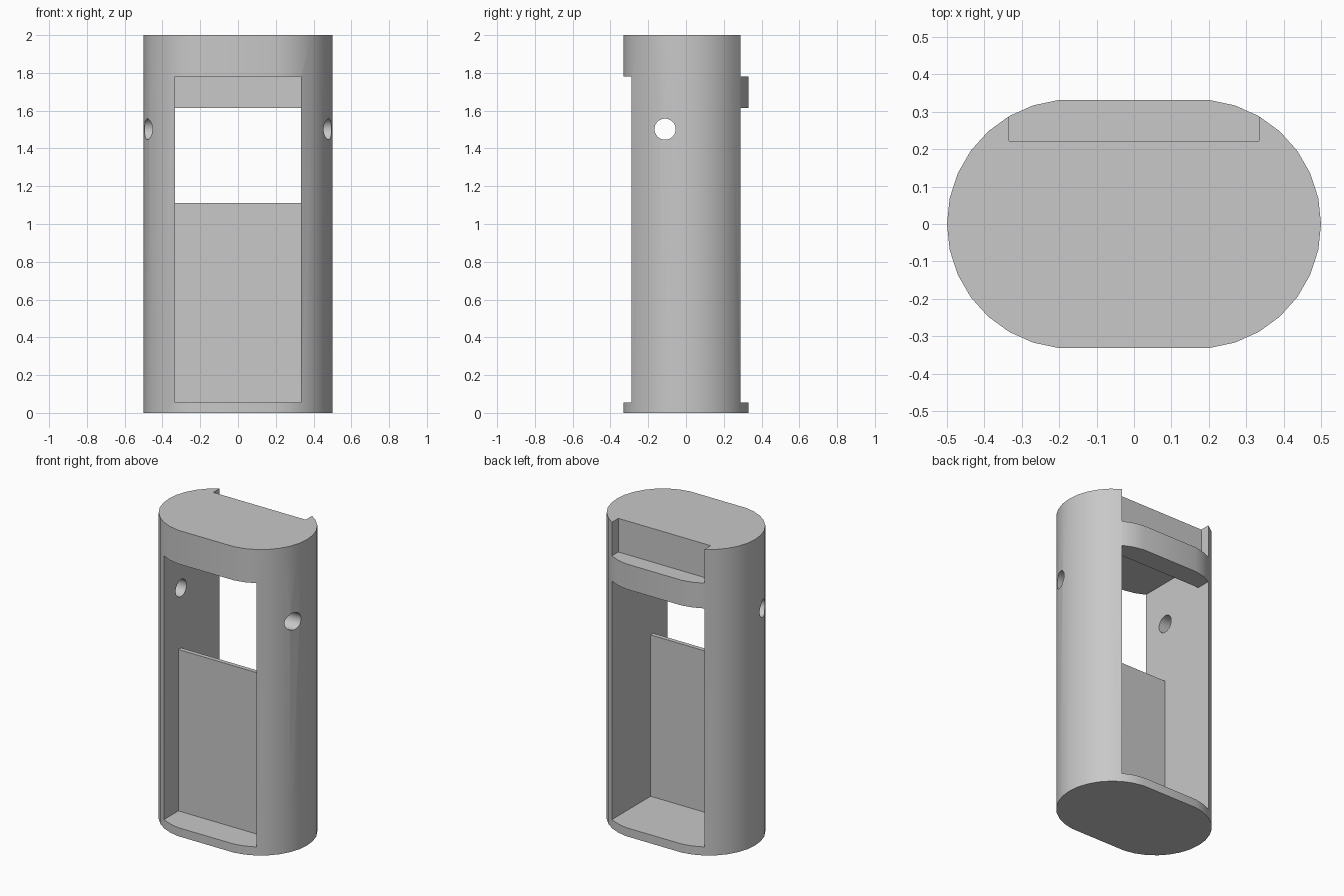
import bpy
import math

if "Cube" in bpy.data.objects:
    bpy.data.objects.remove(bpy.data.objects["Cube"], do_unlink=True)

HALF_OPENING = 0.334
FLOOR_Z, CEILING_Z, HEIGHT = 0.056, 1.78, 2.0

grey = bpy.data.materials.new("plain grey")
grey.use_nodes = True
colour = (0.58, 0.58, 0.58, 1)
grey.diffuse_color = colour
grey.node_tree.nodes["Principled BSDF"].inputs["Base Color"].default_value = colour


def prism(name, outline, axis, low, high):
    """Extrude a closed 2D outline along an axis: 'z' takes (x, y), 'x' takes (y, z)."""
    def place(p, t):
        return (p[0], p[1], t) if axis == "z" else (t, p[0], p[1])
    n = len(outline)
    verts = [place(p, t) for t in (low, high) for p in outline]
    faces = [tuple(reversed(range(n))), tuple(range(n, 2 * n))]
    faces += [(i, (i + 1) % n, (i + 1) % n + n, i + n) for i in range(n)]
    mesh = bpy.data.meshes.new(name)
    mesh.from_pydata(verts, [], faces)
    mesh.materials.append(grey)
    obj = bpy.data.objects.new(name, mesh)
    bpy.context.collection.objects.link(obj)
    return obj


def select_only(obj):
    bpy.ops.object.select_all(action="DESELECT")
    obj.select_set(True)
    bpy.context.view_layer.objects.active = obj


def cut(target, cutter):
    mod = target.modifiers.new(cutter.name, "BOOLEAN")
    mod.operation = "DIFFERENCE"
    mod.solver = "EXACT"
    mod.object = cutter
    select_only(target)
    bpy.ops.object.modifier_apply(modifier=mod.name)
    bpy.data.objects.remove(cutter, do_unlink=True)


def rectangle(a0, a1, b0, b1):
    return [(a0, b0), (a1, b0), (a1, b1), (a0, b1)]


# Case: rounded ends joined by flat front and back
radius, offset = 1 / 3, 1 / 6
outline = []
for side, start in ((1, -84), (-1, 96)):
    for step in range(15):
        angle = math.radians(start + 12 * step)
        outline.append((side * offset + radius * math.cos(angle),
                        radius * math.sin(angle)))
case = prism("case", outline, "z", 0, HEIGHT)

# Through opening, lower at the back so that a crossbar remains
opening = [(-1, FLOOR_Z), (1, FLOOR_Z), (1, 1.615), (0.194, 1.615),
           (0.194, CEILING_Z), (-1, CEILING_Z)]
cut(case, prism("opening_cutter", opening, "x", -HALF_OPENING, HALF_OPENING))

# Open pocket at the top of the back
cut(case, prism("pocket_cutter", rectangle(0.222, 1, CEILING_Z, 3), "x",
                -HALF_OPENING, HALF_OPENING))

# Round holes through both side walls
hole = [(-0.111 + 0.056 * math.cos(math.tau * i / 32),
         1.502 + 0.056 * math.sin(math.tau * i / 32)) for i in range(32)]
cut(case, prism("side_hole_cutter", hole, "x", -1, 1))

select_only(case)
bpy.ops.object.shade_smooth_by_angle(angle=math.radians(30))

# Upright divider inside the opening
prism("divider_panel", rectangle(-0.139, -0.111, FLOOR_Z, 1.111), "x",
      -HALF_OPENING, HALF_OPENING)
